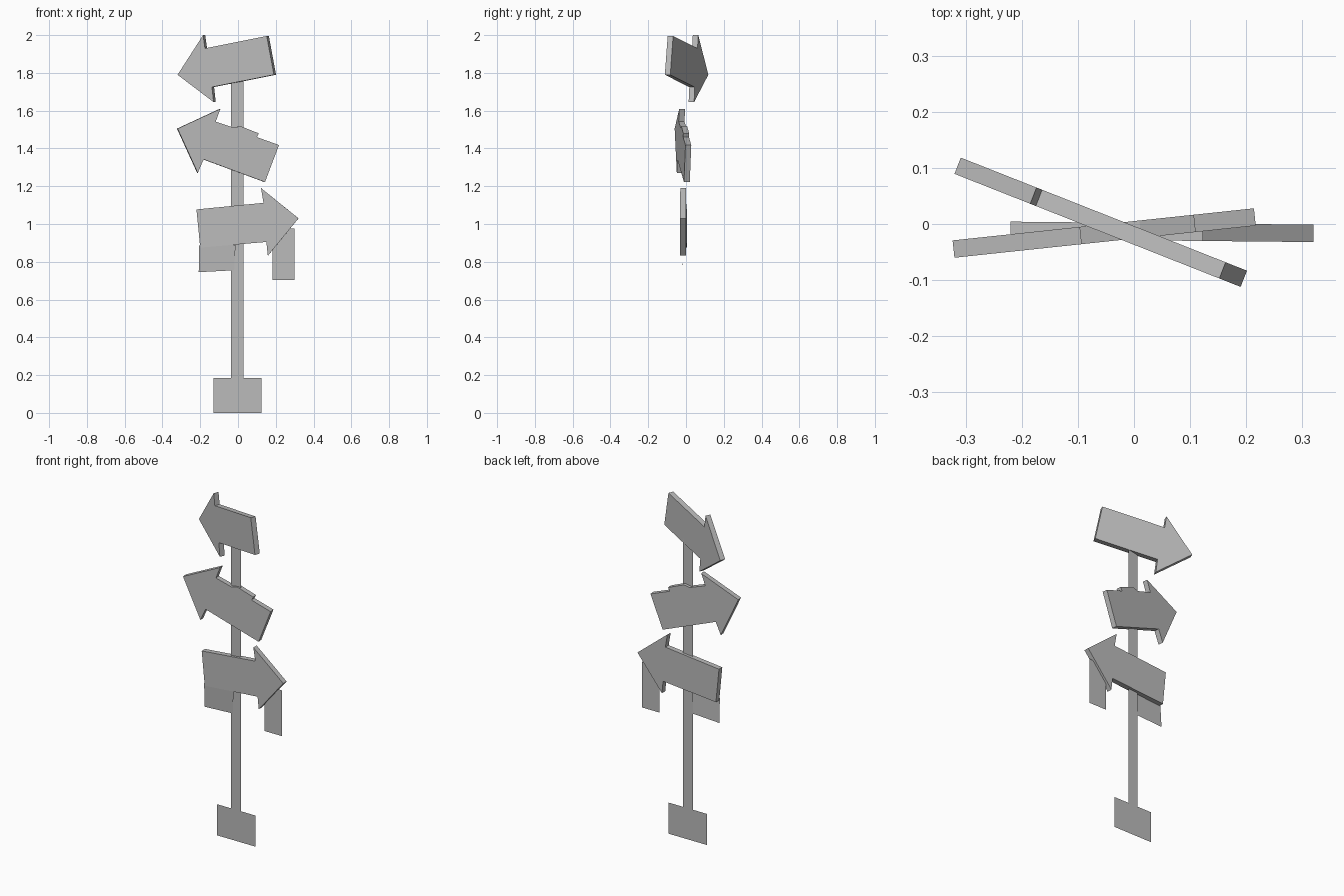
import bpy
import math

if "Cube" in bpy.data.objects:
    bpy.data.objects.remove(bpy.data.objects["Cube"])

grey = bpy.data.materials.new("weathered grey")
grey.diffuse_color = (0.5, 0.5, 0.5, 1)
grey.use_nodes = True
grey.node_tree.nodes["Principled BSDF"].inputs["Base Color"].default_value = grey.diffuse_color


def add_object(name, verts, faces):
    mesh = bpy.data.meshes.new(name)
    mesh.from_pydata(verts, [], faces)
    mesh.materials.append(grey)
    mesh.update()
    obj = bpy.data.objects.new(name, mesh)
    bpy.context.collection.objects.link(obj)
    return obj


def board(name, outline, slope, y0, thick=0.031):
    """Thick sign: clockwise front outline (x, z) on the plane y = y0 + slope * x."""
    k = thick / math.hypot(slope, 1)
    front = [(x, y0 + slope * x, z) for x, z in outline]
    back = [(x - slope * k, y + k, z) for x, y, z in front]
    n = len(outline)
    faces = [list(range(n))[::-1], list(range(n, 2 * n))]
    faces += [[i, (i + 1) % n, n + (i + 1) % n, n + i] for i in range(n)]
    return add_object(name, front + back, faces)


def sheet(name, x0, x1, z0, z1, y_low=-0.014, y_high=-0.014):
    """Single flat upright panel."""
    return add_object(name, [(x0, y_low, z0), (x1, y_low, z0),
                             (x1, y_high, z1), (x0, y_high, z1)], [[0, 1, 2, 3]])


# Top arrow, pointing left and turned away
board("top_arrow", [(-0.32, 1.79), (-0.185, 2.0), (-0.175, 1.93), (0.152, 1.995),
                    (0.19, 1.79), (-0.138, 1.725), (-0.129, 1.645)], -0.395, -0.037)

# Middle arrow, pointing left, with a raised splinter on its top edge
board("middle_arrow", [(-0.32, 1.505), (-0.093, 1.61), (-0.118, 1.542), (-0.022, 1.51),
                       (0.013, 1.518), (0.11, 1.48), (0.1, 1.46), (0.217, 1.418),
                       (0.143, 1.222), (-0.182, 1.342), (-0.213, 1.27)], 0.1065, -0.026)

# Bottom arrow, pointing right
board("bottom_arrow", [(-0.22, 1.077), (0.135, 1.112), (0.122, 1.19), (0.32, 1.03),
                       (0.158, 0.832), (0.15, 0.905), (-0.2, 0.875)], -0.01, -0.029)

# Flat post and base panel
sheet("post", -0.036, 0.028, 0.185, 1.78)
sheet("base_panel", -0.13, 0.125, 0.0, 0.185)

# Small panels hanging under the bottom arrow
sheet("right_hanging_panel", 0.183, 0.3, 0.704, 0.976)
add_object("left_hanging_panel", [(-0.208, -0.018, 0.745), (-0.02, -0.018, 0.755),
                                  (-0.013, -0.025, 0.89), (-0.205, -0.025, 0.89)],
           [[0, 1, 2, 3]])
